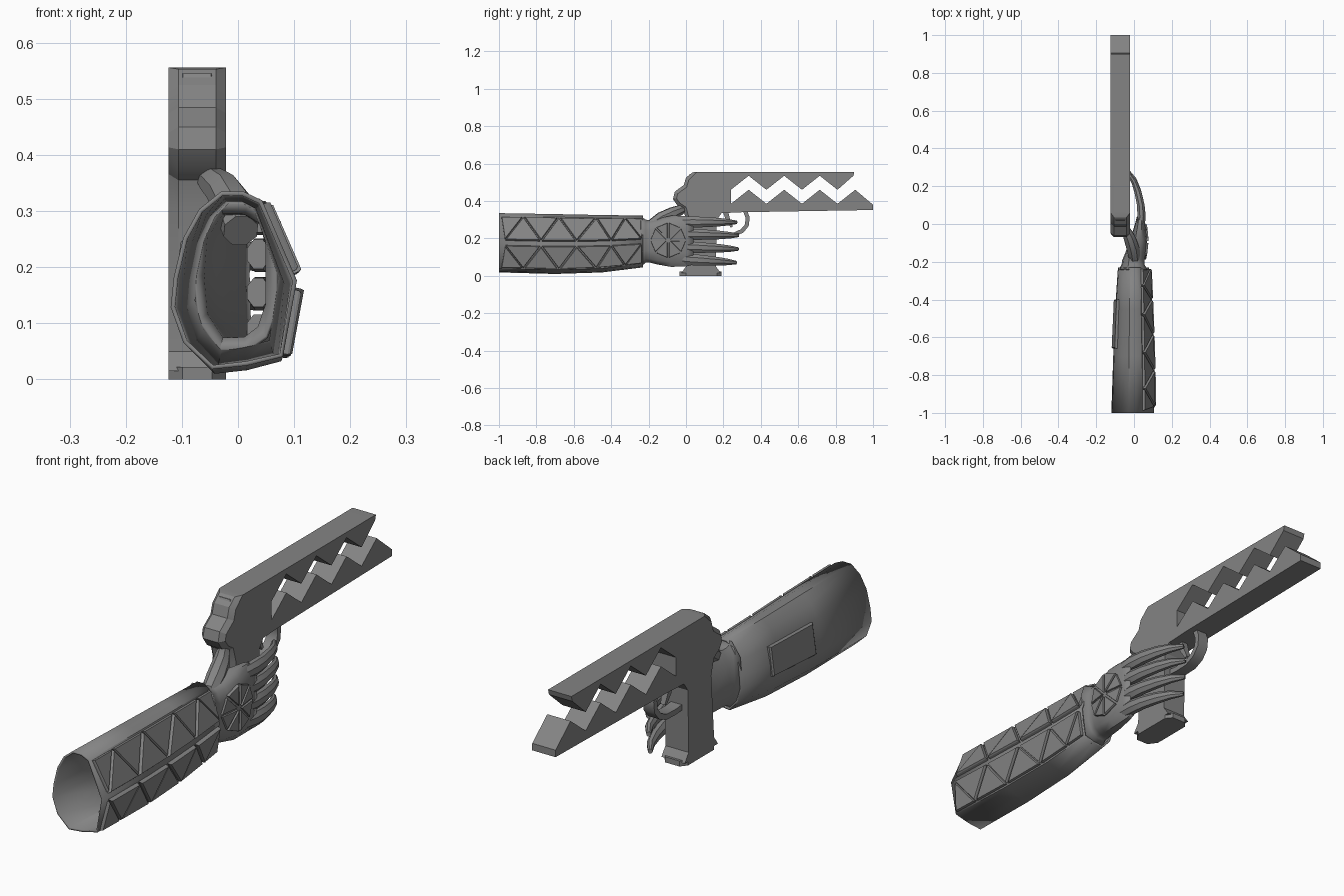
import bpy, bmesh, math
from mathutils import Vector

if "Cube" in bpy.data.objects:
    bpy.data.objects.remove(bpy.data.objects["Cube"])

grey = bpy.data.materials.new("mid_grey")
grey.diffuse_color = (0.23, 0.23, 0.23, 1)
grey.use_nodes = True
grey.node_tree.nodes["Principled BSDF"].inputs["Base Color"].default_value = grey.diffuse_color


def finish(name, bm, angle=30, shell=0):
    if not shell:
        bmesh.ops.recalc_face_normals(bm, faces=bm.faces[:])
    me = bpy.data.meshes.new(name)
    bm.to_mesh(me)
    bm.free()
    me.materials.append(grey)
    ob = bpy.data.objects.new(name, me)
    bpy.context.collection.objects.link(ob)
    if shell:
        m = ob.modifiers.new("wall", 'SOLIDIFY')
        m.thickness, m.offset = shell, -1
    bpy.ops.object.select_all(action='DESELECT')
    ob.select_set(True)
    bpy.context.view_layer.objects.active = ob
    bpy.ops.object.shade_smooth_by_angle(angle=math.radians(angle))
    return ob


def loft(bm, rings, caps=True):
    vs = [[bm.verts.new(p) for p in r] for r in rings]
    n = len(rings[0])
    for a, b in zip(vs, vs[1:]):
        for i in range(n):
            j = (i + 1) % n
            bm.faces.new((a[i], a[j], b[j], b[i]))
    if caps:
        bm.faces.new(vs[0])
        bm.faces.new(vs[-1])


def sweep(name, path, sizes, up, sides=8, angle=35):
    """Tapered limb along a path; sizes are (half along up, half across)."""
    bm, rings, up = bmesh.new(), [], Vector(up)
    pts = [Vector(p) for p in path]
    for i, p in enumerate(pts):
        t = (pts[min(i + 1, len(pts) - 1)] - pts[max(i - 1, 0)]).normalized()
        s = t.cross(up).normalized()
        u = s.cross(t)
        a, b = sizes[i]
        k = 1 / math.cos(math.pi / sides)
        rings.append([p + u * a * k * math.sin(w) + s * b * k * math.cos(w)
                      for w in [math.tau * (j + .5) / sides for j in range(sides)]])
    loft(bm, rings)
    return finish(name, bm, angle)


def plate(bm, pts, out, gap, thick):
    """Raised plate with a gap around it and slightly sloped sides."""
    pts = [Vector(p) for p in pts]
    c = sum(pts, Vector()) / len(pts)
    n = (pts[1] - pts[0]).cross(pts[2] - pts[0]).normalized()
    if n.dot(Vector(out)) < 0:
        n = -n
    ring = lambda k, h: [c + (p - c) * k + n * h for p in pts]
    loft(bm, [ring(gap, -.004), ring(gap, thick * .6), ring(gap - .05, thick)])


def station(table, y):
    """Interpolate left, right, bottom, top limits at y."""
    for a, b in zip(table, table[1:]):
        if y <= b[0]:
            f = (y - a[0]) / (b[0] - a[0])
            return [p + (q - p) * f for p, q in zip(a[1:], b[1:])]
    return table[-1][1:]


def place(table, y, u, v):
    l, r, b, t = station(table, y)
    return Vector(((l + r) / 2 + u * (r - l) / 2, y, b + v * (t - b)))


# Sleeve: hollow forearm tube with a ridge along the right side
SLEEVE = [(-1, -.12, .105, .018, .335), (-.7, -.11, .1, .01, .33),
          (-.45, -.1, .09, .018, .325), (-.23, -.085, .08, .045, .322)]
SECTION = [(1, .5), (.45, .95), (.15, 1), (-.2, 1), (-.55, .9), (-.8, .74), (-.95, .52),
           (-1, .35), (-.8, .15), (-.35, 0), (.2, .02), (.78, .07)]
bm = bmesh.new()
loft(bm, [[place(SLEEVE, s[0], *uv) for uv in SECTION] for s in SLEEVE], caps=False)
bmesh.ops.recalc_face_normals(bm, faces=bm.faces[:])
finish("sleeve", bm, 35, shell=.008)

# Triangular armour plates in two rows beside the ridge
bm = bmesh.new()
ridge_y = [-.97, -.775, -.585, -.4, -.235]
edge_y = [-.99, -.87, -.68, -.48, -.325, -.235]
for edge in ((.45, .95), (.78, .07)):
    def on(y, f):
        return place(SLEEVE, y, 1, .5).lerp(place(SLEEVE, y, *edge), f)
    for i in range(4):
        plate(bm, [on(ridge_y[i], .07), on(ridge_y[i + 1], .07), on(edge_y[i + 1], .98)],
              (1, 0, 0), .94, .016)
    for i in range(5):
        plate(bm, [on(edge_y[i], .98), on(edge_y[i + 1], .98), on(ridge_y[i], .07)],
              (1, 0, 0), .92, .012)
finish("sleeve_plates", bm, 15)

# Flat panel on the left side of the sleeve
bm = bmesh.new()
plate(bm, [place(SLEEVE, y, u, v) for y, u, v in
           ((-.66, -.985, .36), (-.4, -.985, .36), (-.4, -.82, .74), (-.66, -.82, .74))],
      (-1, 0, 0), 1, .012)
finish("side_panel", bm, 15)

# Glove: wrist collar flowing into the back of the hand
HAND = [(-.24, -.08, .072, .05, .317), (-.215, -.066, .055, .07, .3), (-.19, -.062, .055, .07, .298),
        (-.15, -.045, .064, .06, .305), (-.08, -.02, .07, .048, .322), (0, .005, .06, .05, .32),
        (.04, .015, .055, .06, .312)]
GLOVE = [(1, .28), (1, .75), (.8, .92), (.3, 1), (-.4, 1), (-.9, .8), (-1, .5),
         (-.9, .2), (-.4, 0), (.3, 0), (.75, .09)]
bm = bmesh.new()
loft(bm, [[place(HAND, s[0], *uv) for uv in GLOVE] for s in HAND], caps=False)
bmesh.ops.recalc_face_normals(bm, faces=bm.faces[:])
finish("glove", bm, 40, shell=.006)

# Radiating wedges on the back of the hand
bm = bmesh.new()


def hand_point(w, r):
    y, z = -.095 + .09 * r * math.cos(w), .19 + .09 * r * math.sin(w)
    return (station(HAND, y)[1], y, z)


for i in range(8):
    w = math.tau * (i + .5) / 8
    plate(bm, [hand_point(w, .1), hand_point(w - .36, 1.05), hand_point(w + .36, 1.05)],
          (1, 0, 0), .95, .008)
finish("hand_wedges", bm, 15)

# Four fingers wrapping round the grip
for i, (z0, z1, reach) in enumerate(((.288, .286, .0), (.223, .216, .01),
                                     (.155, .143, .008), (.09, .07, -.002))):
    ys = [-.02, .04, .1, .17 + reach / 2, .225 + reach, .27 + reach]
    xs = [.036, .04, .036, .02, .0, -.03]
    half = [(.026, .02), (.03, .022), (.027, .02), (.023, .018), (.017, .014), (.009, .008)]
    path = [(x, y, z0 + (z1 - z0) * (y + .02) / .3) for x, y in zip(xs, ys)]
    sweep(f"finger_{i + 1}", path, half, (0, 0, 1))

# Thumb hooked over the back of the grip
sweep("thumb", [(.005, -.19, .265), (-.005, -.13, .305), (-.025, -.07, .335),
                (-.045, -.03, .352), (-.062, .01, .362)],
      [(.03, .03), (.036, .034), (.032, .03), (.026, .024), (.012, .014)], (0, 0, 1))

# Gun body: side profile with a zigzag slot through the barrel
X0, X1 = -.124, -.021
rear = [(-.025, .015), (0, .05), (.0, .3), (-.015, .355), (-.045, .375), (-.07, .41),
        (-.06, .45), (-.012, .485), (0, .525), (.035, .553)]
profile = rear + [(.06, .556), (.9, .556), (.895, .535)]
profile += [(.81, .46), (.715, .535), (.62, .46), (.525, .535), (.43, .46), (.335, .535), (.24, .46)]
profile += [(.24, .385), (.335, .46), (.43, .385), (.525, .46), (.62, .385), (.715, .46),
            (.81, .385), (.905, .46), (1, .38), (1, .352), (.3, .34), (.19, .335), (.165, .3),
            (.16, .05), (.185, .015)]
bm = bmesh.new()
sides = [[bm.verts.new((x, y, z)) for y, z in profile] for x in (X0, X1)]
n = len(profile)
for i in range(n):
    j = (i + 1) % n
    bm.faces.new((sides[0][i], sides[0][j], sides[1][j], sides[1][i]))
for s in sides:
    bm.faces.new(s)
bmesh.ops.recalc_face_normals(bm, faces=bm.faces[:])
soft = [bm.edges.get((s[i], s[i + 1])) for s in sides for i in range(1, len(rear) - 1)]
bmesh.ops.bevel(bm, geom=soft, offset=.018, segments=1, affect='EDGES')
bmesh.ops.triangulate(bm, faces=[f for f in bm.faces if len(f.verts) > 4])
finish("gun_body", bm, 25)

# Grip base: chamfered foot
bm = bmesh.new()
foot = [(X0, .0), (X0 + .025, -.035), (X1 - .025, -.035), (X1, 0),
        (X1, .165), (X1 - .02, .19), (X0 + .02, .19), (X0, .165)]
loft(bm, [[(x, y, z) for x, y in foot] for z in (0, .022)])
finish("grip_foot", bm, 20)

# Sight plate on the back of the slide
bm = bmesh.new()
plate(bm, [(-.104, .002, .5), (-.042, .002, .5), (-.047, .026, .543), (-.099, .026, .543)],
      (0, -1, 0), 1, .006)
finish("rear_sight", bm, 15)

# Trigger guard and trigger
arc = [(.315, .35), (.33, .31), (.325, .27), (.3, .24), (.26, .222), (.2, .22), (.15, .225)]
sweep("trigger_guard", [(-.072, y, z) for y, z in arc],
      [(.024, .011)] * len(arc), (1, 0, 0), sides=4)
sweep("trigger", [(-.072, .21, .345), (-.072, .225, .3), (-.072, .245, .26)],
      [(.014, .014), (.013, .011), (.01, .006)], (1, 0, 0), sides=4)
